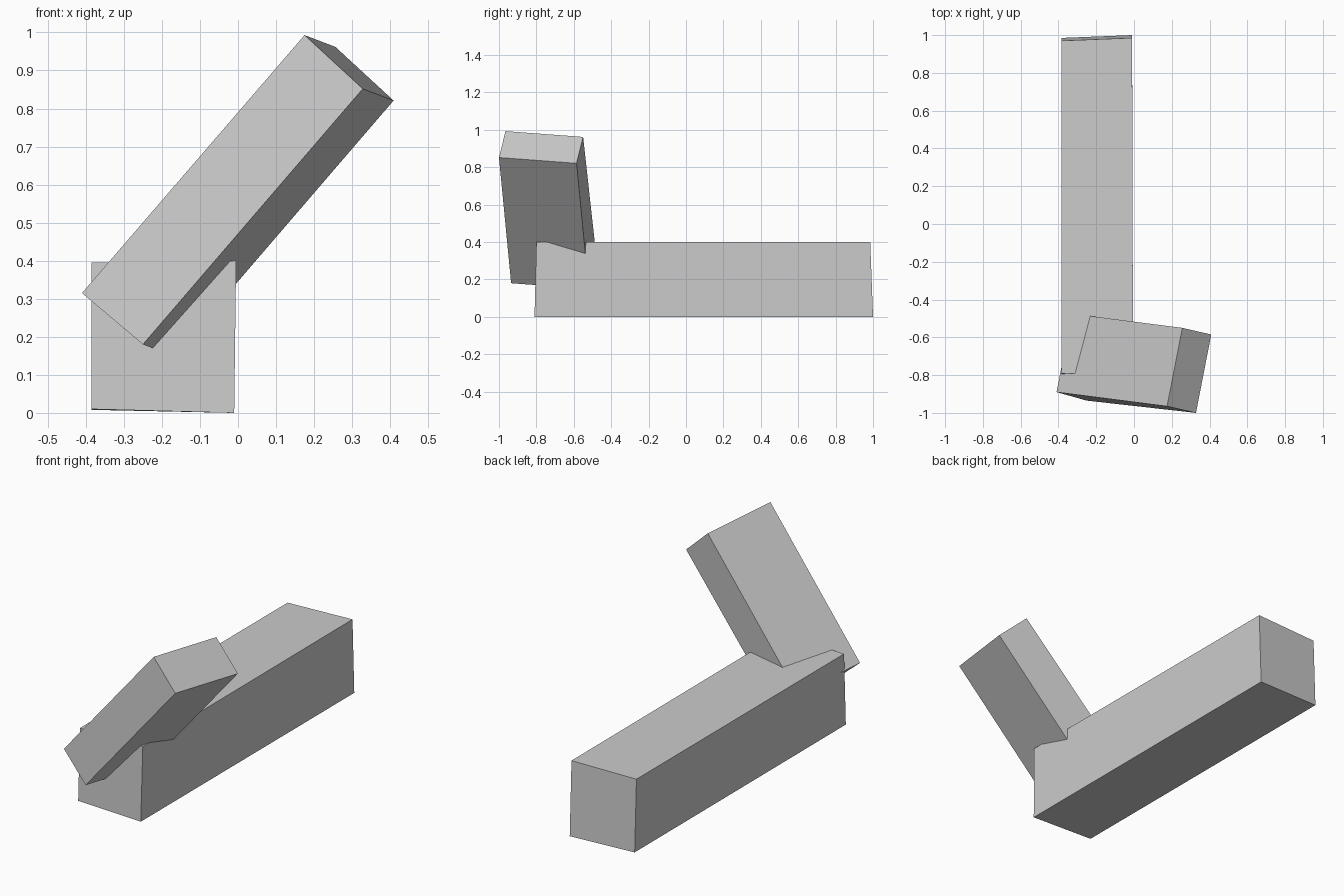
import bpy
import bmesh
from mathutils import Vector

cube = bpy.data.objects.get("Cube")
if cube:
    bpy.data.objects.remove(cube, do_unlink=True)

grey = bpy.data.materials.new("plain grey")
grey.use_nodes = True
tone = (0.6, 0.6, 0.6, 1)
grey.diffuse_color = tone
grey.node_tree.nodes["Principled BSDF"].inputs["Base Color"].default_value = tone


def make_block(name, front, back):
    """Six-sided block bridging two four-cornered ends."""
    bm = bmesh.new()
    near = [bm.verts.new(Vector(p)) for p in front]
    far = [bm.verts.new(Vector(p)) for p in back]
    bm.faces.new(near)
    bm.faces.new(far[::-1])
    for i in range(len(near)):
        j = (i + 1) % len(near)
        bm.faces.new((near[j], near[i], far[i], far[j]))
    bmesh.ops.recalc_face_normals(bm, faces=bm.faces)
    mesh = bpy.data.meshes.new(name)
    bm.to_mesh(mesh)
    bm.free()
    mesh.materials.append(grey)
    block = bpy.data.objects.new(name, mesh)
    bpy.context.collection.objects.link(block)
    return block


# Long beam lying along the ground, slightly askew
make_block(
    "long_beam",
    front=[(-0.385, -0.805, 0.01), (-0.01, -0.81, 0), (-0.005, -0.80, 0.4), (-0.385, -0.79, 0.395)],
    back=[(-0.385, 0.985, 0.008), (-0.01, 1, 0), (-0.01, 0.985, 0.4), (-0.385, 0.97, 0.395)],
)

# Shorter block leaning diagonally across the front end
corners = [(-0.41, -0.89, 0.315), (-0.25, -0.935, 0.18), (0.328, -1, 0.852), (0.175, -0.965, 0.993)]
depth = Vector((0.081, 0.415, -0.031))
make_block("leaning_block", corners, [Vector(p) + depth for p in corners])
